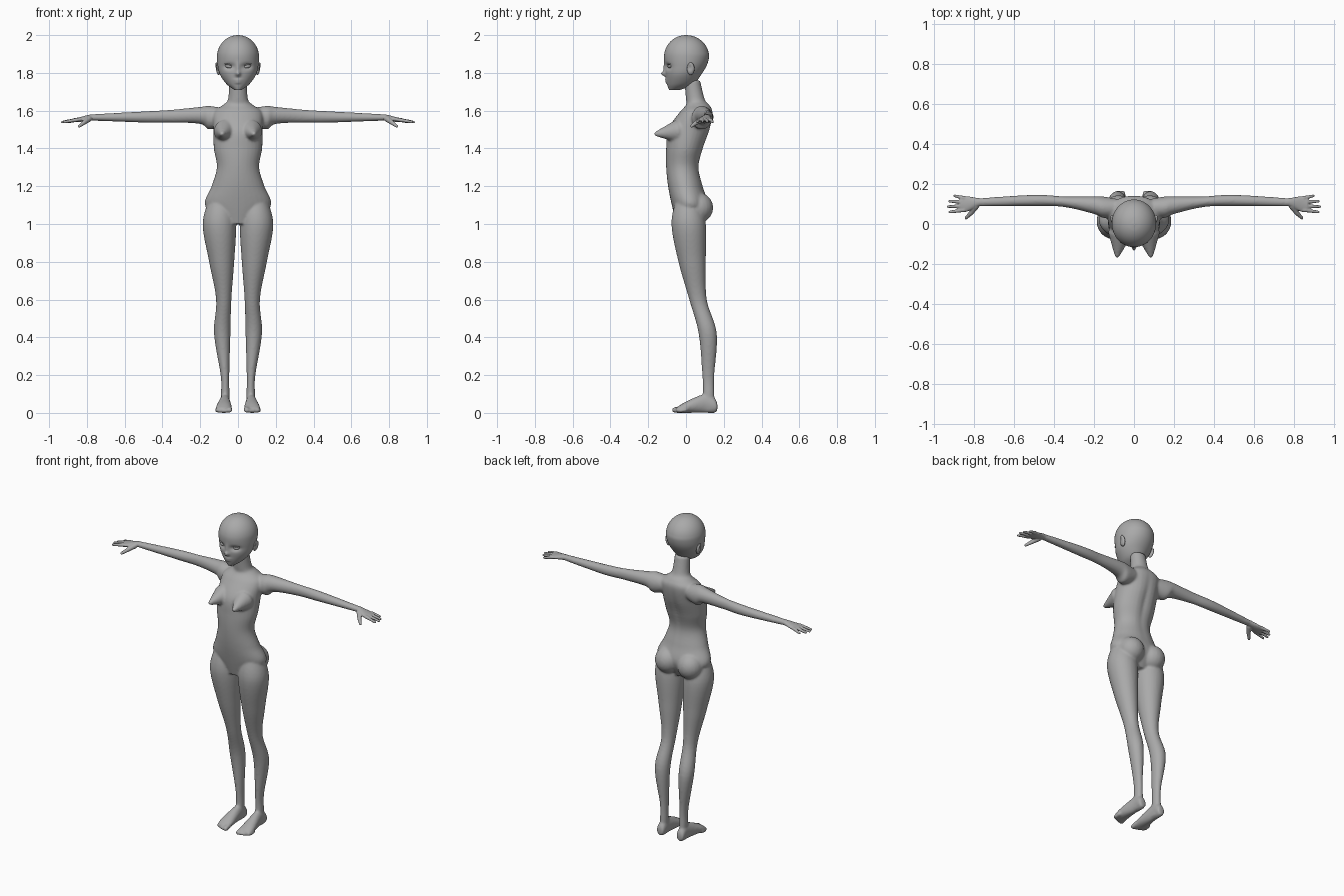
import bpy, bmesh, math
from mathutils import Vector, Matrix

cube = bpy.data.objects.get("Cube")
if cube:
    bpy.data.objects.remove(cube)

grey = (0.4, 0.4, 0.4, 1)
clay = bpy.data.materials.new("grey_clay")
clay.use_nodes = True
clay.diffuse_color = grey
clay.node_tree.nodes["Principled BSDF"].inputs["Base Color"].default_value = grey

SIDES = {"left": 1, "right": -1}


def skin(bm, loops):
    """Join rings of points into one closed surface."""
    rows = [[bm.verts.new(point) for point in loop] for loop in loops]
    for lower, upper in zip(rows, rows[1:]):
        for k in range(len(lower)):
            bm.faces.new((lower[k - 1], lower[k], upper[k], upper[k - 1]))
    bm.faces.new(rows[0])
    bm.faces.new(rows[-1])
    return [vert for row in rows for vert in row]


def circle(radius, height, segments=20):
    angles = [math.tau * k / segments for k in range(segments)]
    return [Vector((radius * math.cos(a), radius * math.sin(a), height)) for a in angles]


def spline(before, start, end, after, t):
    """Smooth blend between two neighbouring rings."""
    blended = []
    for p, q, r, s in zip(before, start, end, after):
        leave, arrive = (r - p) / 2, (s - q) / 2
        ease = t * t * (3 - 2 * t)
        blended.append(q + (r - q) * ease + leave * t * (1 - t) ** 2 - arrive * t * t * (1 - t))
    return blended


def loft(bm, axis, rings, side=1, steps=7, segments=32):
    """Closed skin over ellipses; each ring is (position, low, high, low, high)."""
    padded = [rings[0], *rings, rings[-1]]
    dense = [spline(*padded[i:i + 4], k / steps)
             for i in range(len(rings) - 1) for k in range(steps)]
    dense.append(rings[-1])
    across, along = [i for i in range(3) if i != axis]
    loops = []
    for position, low_a, high_a, low_b, high_b in dense:
        loop = circle(0.5, 0, segments)
        for point in loop:
            a, b = point.x, point.y
            point[axis] = position
            point[across] = (low_a + high_a) / 2 + (high_a - low_a) * a
            point[along] = (low_b + high_b) / 2 + (high_b - low_b) * b
            point.x *= side
        loops.append(loop)
    return skin(bm, loops)


def ball(bm, centre, radii, side=1, tilt=0):
    x, y, z = centre
    matrix = (Matrix.Translation((x * side, y, z))
              @ Matrix.Rotation(tilt * side, 4, 'Y')
              @ Matrix.Diagonal((*radii, 1)))
    angles = [math.radians(10 * k) for k in range(-8, 9)]
    return skin(bm, [[matrix @ p for p in circle(math.cos(a), math.sin(a))] for a in angles])


def taper(bm, start, end, start_radius, end_radius, side):
    """Tapered rod with rounded ends."""
    start, end = Vector(start), Vector(end)
    turn = Vector((0, 0, 1)).rotation_difference(end - start).to_matrix()
    angles = [math.radians(20 * k) for k in range(5)]
    rings = [(start, start_radius, -a) for a in reversed(angles)]
    rings += [(end, end_radius, a) for a in angles]
    loops = []
    for centre, radius, a in rings:
        loop = [centre + turn @ p for p in circle(radius * math.cos(a), radius * math.sin(a))]
        for point in loop:
            point.x *= side
        loops.append(loop)
    skin(bm, loops)


def sculpt(verts, centre, reach, push):
    """Soft brush that shifts the points around a centre."""
    centre, push = Vector(centre), Vector(push)
    scale = Vector([1 / r for r in reach])
    for vert in verts:
        vert.co += push * math.exp(-((vert.co - centre) * scale).length_squared)


def finish(bm, name, voxel=None, smooth=0):
    """Turn the bmesh into an object, fusing overlapping forms when a voxel size is given."""
    bmesh.ops.recalc_face_normals(bm, faces=bm.faces)
    for face in bm.faces:
        face.smooth = True
    mesh = bpy.data.meshes.new(name)
    bm.to_mesh(mesh)
    bm.free()
    mesh.materials.append(clay)
    obj = bpy.data.objects.new(name, mesh)
    bpy.context.collection.objects.link(obj)
    if voxel:
        fuse = obj.modifiers.new("fuse", 'REMESH')
        fuse.mode = 'VOXEL'
        fuse.voxel_size = voxel
        fuse.use_smooth_shade = True
        relax = obj.modifiers.new("relax", 'SMOOTH')
        relax.factor = 0.5
        relax.iterations = smooth


def symmetric(rings):
    """Expand (height, half width, front, back) into full rings."""
    return [(z, -half, half, front, back) for z, half, front, back in rings]


# Trunk and neck, with a shallow groove along the spine
body = bmesh.new()
trunk = symmetric([
    (1, .09, -.05, .07), (1.1, .175, -.075, .115), (1.2, .14, -.095, .09),
    (1.3, .112, -.105, .07), (1.4, .128, -.105, .095), (1.5, .13, -.095, .13),
    (1.59, .13, -.035, .143), (1.63, .08, 0, .125), (1.66, .053, 0, .1), (1.76, .046, -.01, .075)])
torso = loft(body, 2, trunk)
sculpt(torso, (0, .13, 1.4), (.025, .08, .16), (0, -.014, 0))

# Limbs on both sides
leg = [(1.14, .03, .15, -.05, .07), (1, .01, .187, -.077, .105), (.8, .02, .153, -.04, .105),
       (.6, .035, .116, .017, .11), (.42, .04, .127, .067, .163), (.2, .046, .092, .086, .15),
       (.1, .045, .09, .09, .15), (.01, .045, .09, .08, .155)]
foot = [(.166, .05, .09, .01, .05), (.15, .043, .095, 0, .08), (.1, .042, .097, 0, .1),
        (0, .033, .116, 0, .06), (-.05, .036, .115, 0, .028)]
arm = [(.06, .04, .12, 1.53, 1.61), (.15, .03, .137, 1.5, 1.625), (.2, .05, .138, 1.53, 1.62),
       (.35, .085, .138, 1.537, 1.605), (.5, .09, .146, 1.537, 1.596), (.79, .088, .128, 1.548, 1.58)]
for side in SIDES.values():
    loft(body, 2, leg, side)
    loft(body, 1, foot, side)
    loft(body, 0, arm, side)
    taper(body, (.07, -.05, 1.49), (.084, -.156, 1.477), .06, .014, side)
    ball(body, (.078, .064, 1.086), (.078, .08, .08), side)
    for toe in range(5):
        radius = .011 if toe else .015
        x, y = .045 + .016 * toe, -.06 + .0018 * toe ** 2
        taper(body, (x, y + .03, radius * 1.5), (x, y, radius), radius, radius, side)
finish(body, "body", .007, 5)

# Hands: palm, four fanned fingers and a lowered thumb
palm = [(.74, .09, .127, 1.55, 1.58), (.78, .087, .13, 1.547, 1.58),
        (.84, .06, .14, 1.54, 1.565), (.87, .065, .137, 1.54, 1.56)]
for label, side in SIDES.items():
    hand = bmesh.new()
    loft(hand, 0, palm, side)
    for finger in range(4):
        tip_x = .93 - .008 * (finger - 1) ** 2
        taper(hand, (.85, .07 + .02 * finger, 1.552), (tip_x, .06 + .027 * finger, 1.54),
              .0105, .007, side)
    knuckle = (.815, .055, 1.537)
    taper(hand, (.79, .09, 1.556), knuckle, .016, .012, side)
    taper(hand, knuckle, (.84, .03, 1.518), .012, .008, side)
    finish(hand, "hand_" + label, .004, 3)

# Head: tapered jaw under a domed crown
head = bmesh.new()
skull = symmetric([(1.71, .02, -.09, -.03), (1.74, .06, -.1, .04),
                   (1.79, .095, -.108, .08), (1.84, .108, -.112, .11)])
for step in range(7):
    angle = math.radians(step * 14.5)
    reach = math.cos(angle)
    skull += symmetric([(1.885 + .115 * math.sin(angle), .111 * reach, -.116 * reach, .122 * reach)])
face = loft(head, 2, skull, steps=8, segments=96)

# Face: sunken sockets, then raised bridge, nose tip and lips
for side in SIDES.values():
    sculpt(face, (.047 * side, -.1, 1.833), (.026, .06, .015), (0, .016, 0))
for height, width, spread, push in ((1.825, .011, .028, .009), (1.795, .012, .012, .022),
                                    (1.762, .022, .006, .007), (1.749, .018, .006, .007)):
    sculpt(face, (0, -.105, height), (width, .05, spread), (0, -push, 0))
finish(head, "head")

# Eyes, eyelids and ears
for label, side in SIDES.items():
    eye = bmesh.new()
    ball(eye, (.047, -.083, 1.834), (.021, .014, .01), side, -.18)
    finish(eye, "eye_" + label)
    lid = bmesh.new()
    ball(lid, (.048, -.086, 1.844), (.024, .013, .004), side, -.18)
    finish(lid, "eyelid_" + label)
    ear = bmesh.new()
    shell = ball(ear, (.108, .025, 1.822), (.011, .02, .034), side, .22)
    sculpt(shell, (.12 * side, .02, 1.828), (.03, .01, .017), (-.009 * side, 0, 0))
    finish(ear, "ear_" + label)
